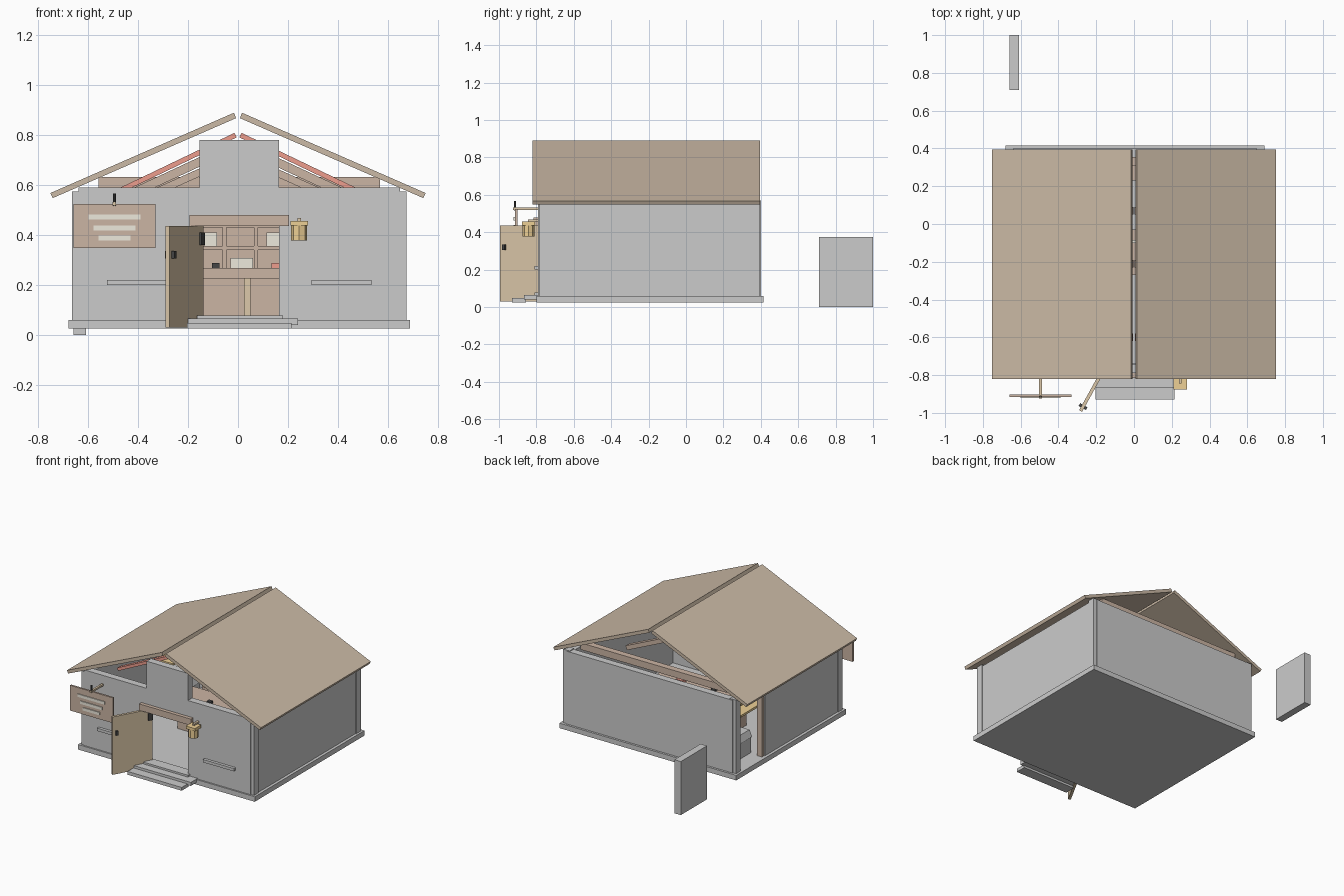
import bpy, math
from mathutils import Vector

def mat(name, rgb):
    m = bpy.data.materials.new(name)
    m.diffuse_color = (*rgb, 1)
    return m

WOOD = mat("wood", (0.60, 0.46, 0.37))
ROOF = mat("roof_wood", (0.60, 0.49, 0.38))
PALE = mat("pale_wood", (0.72, 0.58, 0.40))
RED = mat("red", (0.85, 0.34, 0.27))
GOLD = mat("gold", (0.85, 0.63, 0.30))
CREAM = mat("cream", (0.85, 0.82, 0.72))
DARK = mat("dark", (0.06, 0.06, 0.06))

def mesh(name, verts, faces, m=None):
    me = bpy.data.meshes.new(name)
    me.from_pydata(verts, [], faces)
    ob = bpy.data.objects.new(name, me)
    bpy.context.collection.objects.link(ob)
    if m:
        me.materials.append(m)
    return ob

def prism(name, pts, y0, y1, m=None):
    """Extrude a counter-clockwise (seen from the front) xz outline along y."""
    n = len(pts)
    v = [(x, y0, z) for x, z in pts] + [(x, y1, z) for x, z in pts]
    f = [tuple(range(n)), tuple(range(2 * n - 1, n - 1, -1))]
    f += [((i + 1) % n, i, i + n, (i + 1) % n + n) for i in range(n)]
    return mesh(name, v, f, m)

def box(name, x0, x1, y0, y1, z0, z1, m=None):
    return prism(name, [(x0, z0), (x1, z0), (x1, z1), (x0, z1)], y0, y1, m)

def beam(name, a, b, t, y0, y1, m):
    """Sloping bar between two xz points."""
    a, b = Vector(a), Vector(b)
    d = (b - a).normalized() * t / 2
    n = Vector((-d.y, d.x))
    return prism(name, [a - n, b - n, b + n, a + n], y0, y1, m)

def cyl(name, loc, r, h, sides, m=None, r2=None):
    bpy.ops.mesh.primitive_cone_add(vertices=sides, radius1=r, radius2=r if r2 is None else r2,
                                    depth=h, location=loc)
    ob = bpy.context.object
    ob.name = name
    if m:
        ob.data.materials.append(m)
    return ob

# Foundation and steps
box("foundation", -0.68, 0.69, -0.80, 0.415, 0.025, 0.06)
box("lower_step", -0.205, 0.215, -0.93, -0.855, 0.025, 0.048)
box("upper_step", -0.20, 0.24, -0.865, -0.79, 0.04, 0.065)
box("threshold", -0.165, 0.18, -0.81, -0.735, 0.06, 0.078)

# Walls: front is stepped around the doorway and raised centre
prism("front_wall", [(-0.64, 0.06), (-0.165, 0.06), (-0.165, 0.435), (0.165, 0.435), (0.165, 0.06),
                     (0.65, 0.06), (0.65, 0.59), (0.165, 0.59), (0.165, 0.78), (-0.155, 0.78),
                     (-0.155, 0.59), (-0.64, 0.59)], -0.79, -0.74)
box("back_wall", -0.64, 0.65, 0.35, 0.40, 0.06, 0.57)
box("right_wall", 0.62, 0.67, -0.76, 0.37, 0.06, 0.565)
box("left_wall", -0.66, -0.61, -0.76, 0.07, 0.06, 0.565)
for sx, x in (("left", -0.665), ("right", 0.625)):
    for sy, y in (("front", -0.785), ("back", 0.345)):
        box(f"{sx}_{sy}_corner_post", x, x + 0.05, y, y + 0.05, 0.06, 0.575)
box("detached_wall_panel", -0.66, -0.61, 0.71, 1.0, 0.0, 0.375)
box("side_opening_jamb", -0.655, -0.615, 0.07, 0.095, 0.06, 0.55, WOOD)
for n, x0, x1 in (("left", -0.525, -0.29), ("right", 0.295, 0.535)):
    box(f"{n}_wall_ledge", x0, x1, -0.81, -0.785, 0.20, 0.22)

# Roof panels with an open ridge, and the framing below
for n, s in (("left", -1), ("right", 1)):
    outline = [(s * 0.742, 0.548), (s * 0.752, 0.568), (s * 0.016, 0.89), (s * 0.008, 0.868)]
    prism(f"{n}_roof_panel", outline if s > 0 else outline[::-1], -0.82, 0.395, ROOF)
    beam(f"{n}_red_rafter", (s * 0.50, 0.565), (s * 0.01, 0.80), 0.02, -0.62, -0.58, RED)
    beam(f"{n}_middle_rafter", (s * 0.45, 0.555), (s * 0.01, 0.76), 0.035, -0.23, -0.19, WOOD)
    beam(f"{n}_back_rafter", (s * 0.40, 0.54), (s * 0.01, 0.715), 0.03, 0.05, 0.09, WOOD)
box("back_tie_beam", -0.56, 0.57, 0.31, 0.355, 0.585, 0.632, WOOD)

# Doorway lintel, open door, latch and hinge
box("door_lintel", -0.195, 0.205, -0.815, -0.78, 0.435, 0.48, WOOD)
door = box("door", 0, 0.28, -0.009, 0.009, 0.03, 0.435, PALE)
knob = box("door_latch", 0.245, 0.262, -0.022, 0.022, 0.305, 0.335, DARK)
hinge = box("door_hinge", 0.0, 0.03, 0.009, 0.018, 0.36, 0.41, DARK)
for ob in (door, knob, hinge):
    ob.location = (-0.147, -0.745, 0)
    ob.rotation_euler.z = math.radians(-119)

# Hanging sign with blank strips
box("sign_board", -0.66, -0.33, -0.915, -0.902, 0.347, 0.524, WOOD)
for i, (w, z) in enumerate(((0.105, 0.472), (0.085, 0.428), (0.065, 0.387))):
    box(f"sign_strip_{i + 1}", -0.495 - w, -0.495 + w, -0.921, -0.914, z - 0.01, z + 0.01, CREAM)
box("sign_bracket", -0.502, -0.488, -0.925, -0.785, 0.519, 0.532, PALE)
cyl("sign_hook", (-0.495, -0.914, 0.542), 0.006, 0.05, 8, DARK)

# Wall lantern
cyl("lantern_body", (0.245, -0.842, 0.408), 0.032, 0.06, 8, GOLD)
box("lantern_cap", 0.21, 0.28, -0.877, -0.807, 0.437, 0.457, GOLD)
box("lantern_arm", 0.238, 0.252, -0.845, -0.785, 0.457, 0.469, PALE)

# Counter
box("counter_front", -0.30, 0.32, -0.24, -0.06, 0.06, 0.225, WOOD)
box("counter_top", -0.33, 0.35, -0.27, -0.03, 0.225, 0.268, WOOD)
box("counter_post", 0.025, 0.05, -0.256, -0.24, 0.06, 0.225, PALE)
box("counter_paper", -0.03, 0.06, -0.10, -0.085, 0.268, 0.307, CREAM)
box("counter_inkpot", -0.105, -0.075, -0.20, -0.17, 0.268, 0.288, DARK)
box("counter_book", 0.135, 0.185, -0.20, -0.15, 0.268, 0.288, RED)

# Back shelves with small stock
box("shelf_back", -0.44, 0.46, 0.325, 0.345, 0.06, 0.50, WOOD)
for i, z in enumerate((0.12, 0.235, 0.34, 0.43)):
    box(f"shelf_{i + 1}", -0.44, 0.46, 0.23, 0.325, z, z + 0.015, WOOD)
for i in range(8):
    x = -0.44 + i * 0.126
    box(f"shelf_divider_{i + 1}", x, x + 0.016, 0.23, 0.325, 0.06, 0.50, WOOD)
for i, x in enumerate((-0.36, -0.11, 0.14, 0.39)):
    box(f"shelf_parcel_{i + 1}", x - 0.025, x + 0.025, 0.25, 0.31, 0.355, 0.41, CREAM)

# Chest and rack by the side opening
box("chest", -0.56, -0.45, 0.08, 0.22, 0.06, 0.17)
prism("chest_lid", [(-0.565, 0.17), (-0.445, 0.17), (-0.465, 0.215), (-0.545, 0.215)], 0.075, 0.225)
for i, z in enumerate((0.38, 0.46)):
    box(f"side_rack_{i + 1}", -0.60, -0.47, -0.05, 0.25, z, z + 0.015, GOLD)
